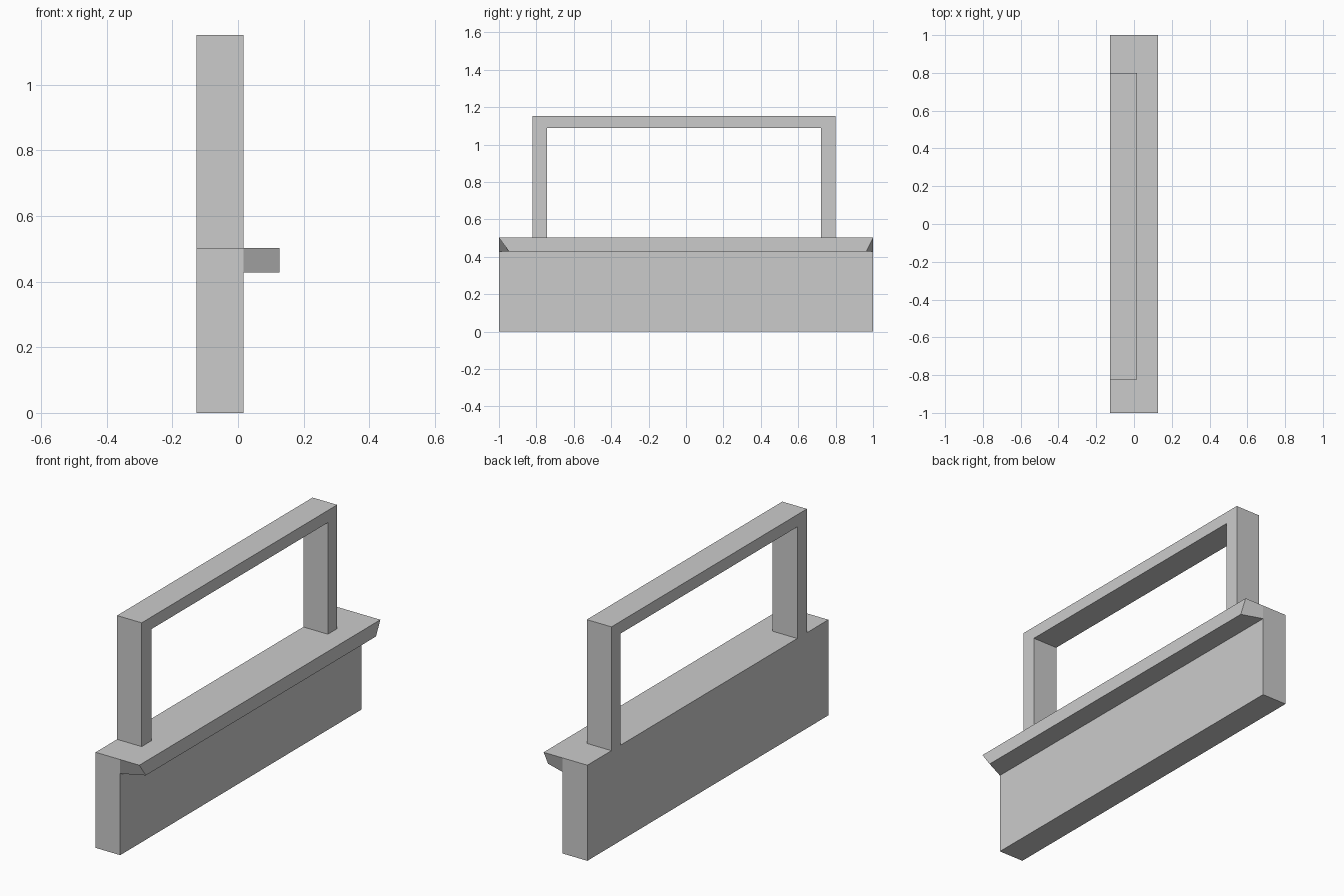
import bpy, bmesh

if "Cube" in bpy.data.objects:
    bpy.data.objects.remove(bpy.data.objects["Cube"])

X_BACK, X_FRONT, X_LIP = -0.127, 0.016, 0.127
Z_TOP, Z_LIP, Z_GRIP = 0.502, 0.428, 1.152


def finish(name, bm):
    bmesh.ops.recalc_face_normals(bm, faces=bm.faces)
    mesh = bpy.data.meshes.new(name)
    bm.to_mesh(mesh)
    bm.free()
    obj = bpy.data.objects.new(name, mesh)
    bpy.context.collection.objects.link(obj)
    return obj


def extrude_profile(name, yz, x0, x1):
    """Closed y-z outline extruded along x."""
    bm = bmesh.new()
    face = bm.faces.new([bm.verts.new((x0, y, z)) for y, z in yz])
    ext = bmesh.ops.extrude_face_region(bm, geom=[face], use_keep_orig=True)
    moved = [g for g in ext["geom"] if isinstance(g, bmesh.types.BMVert)]
    bmesh.ops.translate(bm, verts=moved, vec=(x1 - x0, 0, 0))
    return finish(name, bm)


# Main slab
extrude_profile("body", [(-1, 0), (1, 0), (1, Z_TOP), (-1, Z_TOP)], X_BACK, X_FRONT)

# U-shaped handle standing flush on the slab
extrude_profile("handle", [
    (-0.822, Z_TOP), (-0.822, Z_GRIP), (0.80, Z_GRIP), (0.80, Z_TOP),
    (0.723, Z_TOP), (0.723, 1.088), (-0.742, 1.088), (-0.742, Z_TOP),
], X_BACK, X_FRONT)

# Overhanging lip: a bar whose lower outer corners are pulled inwards
lip = bmesh.new()
bmesh.ops.create_cube(lip, size=1)
for v in lip.verts:
    outer, low, right = v.co.x > 0, v.co.z < 0, v.co.y > 0
    y = 1.0 if right else -1.0
    if outer and low:
        y = 0.963 if right else -0.946
    v.co = (X_LIP if outer else X_FRONT, y, Z_LIP if low else Z_TOP)
finish("lip", lip)
